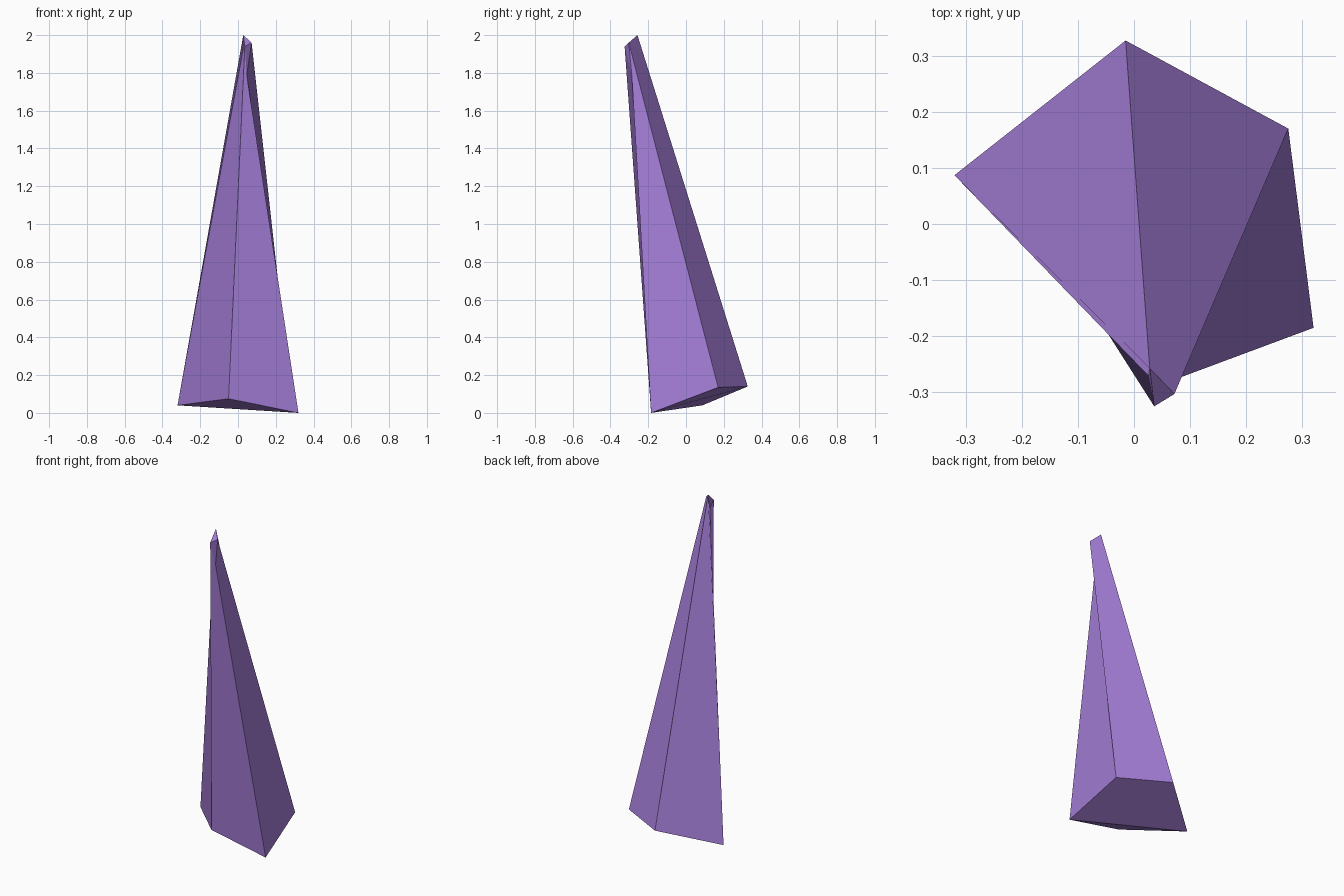
import bpy
import bmesh

if "Cube" in bpy.data.objects:
    bpy.data.objects.remove(bpy.data.objects["Cube"])

# Flat purple crystal colour
purple = bpy.data.materials.new("crystal purple")
purple.diffuse_color = (0.36, 0.20, 0.66, 1.0)
purple.use_nodes = True
purple.node_tree.nodes["Principled BSDF"].inputs["Base Color"].default_value = purple.diffuse_color

# Matching corners of the wide foot and of the narrow broken tip
foot = [(-0.32, 0.087, 0.04), (-0.015, 0.327, 0.14), (0.275, 0.17, 0.135),
        (0.32, -0.185, 0.0), (-0.05, -0.19, 0.075)]
tip = [(0.025, -0.27, 1.91), (0.028, -0.257, 2.0), (0.072, -0.303, 1.96),
       (0.046, -0.287, 1.79), (0.036, -0.325, 1.94)]

bm = bmesh.new()
low = [bm.verts.new(p) for p in foot]
high = [bm.verts.new(p) for p in tip]

# Long side facets
for i in range(5):
    j = (i + 1) % 5
    bm.faces.new((low[i], low[j], high[j], high[i]))

# Underside: one main facet and a folded front chip
bm.faces.new((low[3], low[2], low[1], low[0]))
bm.faces.new((low[0], low[4], low[3]))

# Broken tip facets
bm.faces.new((high[0], high[1], high[4]))
bm.faces.new((high[1], high[2], high[4]))
bm.faces.new((high[2], high[3], high[4]))

bmesh.ops.recalc_face_normals(bm, faces=bm.faces[:])
mesh = bpy.data.meshes.new("crystal_shard")
bm.to_mesh(mesh)
bm.free()
mesh.materials.append(purple)
shard = bpy.data.objects.new("crystal_shard", mesh)
bpy.context.collection.objects.link(shard)
